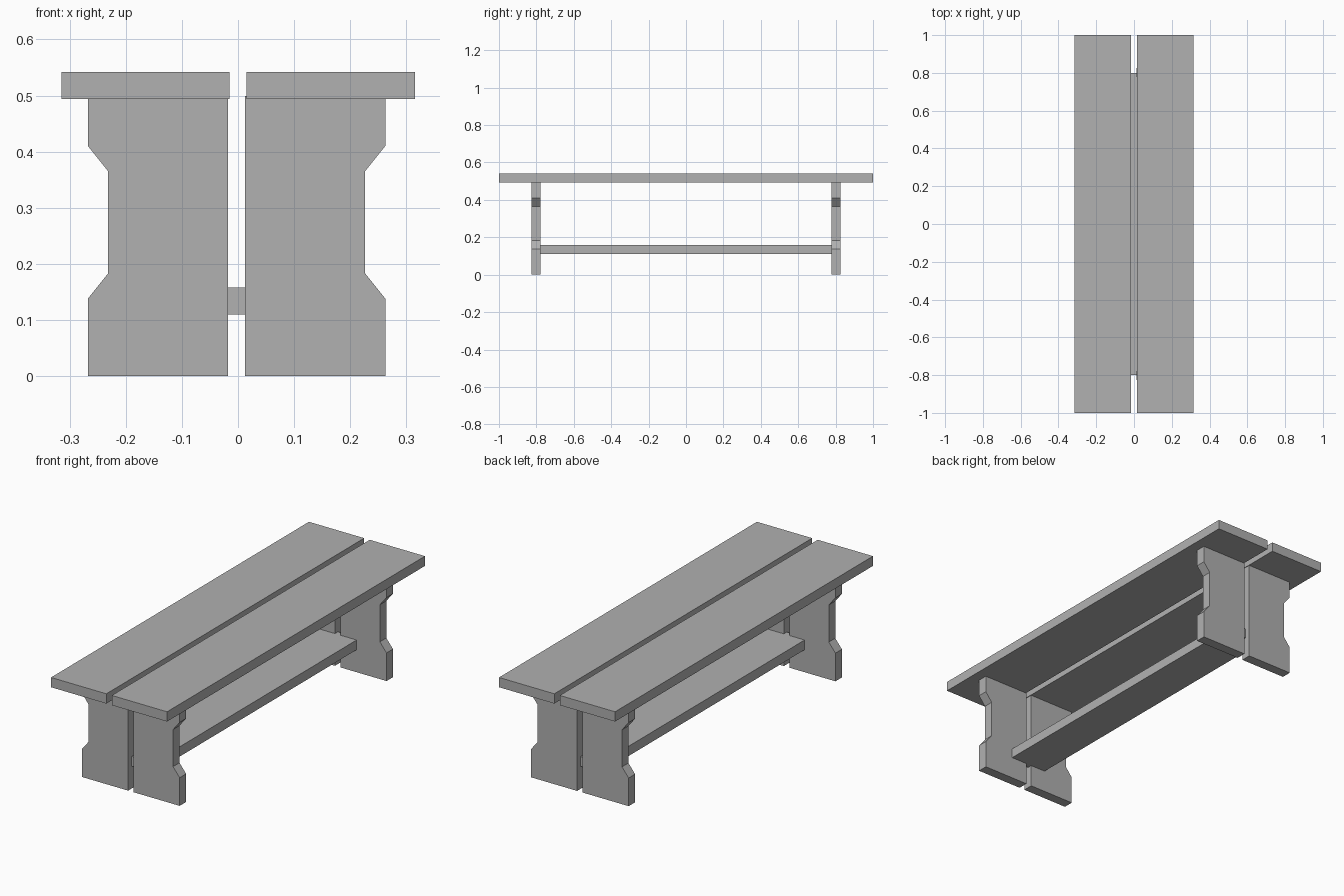
import bpy
import bmesh
from mathutils import Vector

if "Cube" in bpy.data.objects:
    bpy.data.objects.remove(bpy.data.objects["Cube"], do_unlink=True)

# One plain grey for the whole bench
grey = bpy.data.materials.new("plain grey")
grey.use_nodes = True
colour = (0.44, 0.44, 0.44, 1)
grey.diffuse_color = colour
grey.node_tree.nodes["Principled BSDF"].inputs["Base Color"].default_value = colour


def extrude_profile(name, profile, y_start, y_end):
    """Extrude a closed (x, z) outline along y into a board."""
    bm = bmesh.new()
    face = bm.faces.new([bm.verts.new((x, y_start, z)) for x, z in profile])
    result = bmesh.ops.extrude_face_region(bm, geom=[face])
    moved = [v for v in result["geom"] if isinstance(v, bmesh.types.BMVert)]
    bmesh.ops.translate(bm, verts=moved, vec=Vector((0, y_end - y_start, 0)))
    bmesh.ops.recalc_face_normals(bm, faces=bm.faces)
    mesh = bpy.data.meshes.new(name)
    bm.to_mesh(mesh)
    bm.free()
    mesh.materials.append(grey)
    obj = bpy.data.objects.new(name, mesh)
    bpy.context.collection.objects.link(obj)
    return obj


def rectangle(x0, x1, z0, z1):
    return [(x0, z0), (x1, z0), (x1, z1), (x0, z1)]


# Half of a leg panel: straight inner edge, notched outer edge
INNER, OUTER, WAIST = 0.015, 0.265, 0.229
LEG_OUTLINE = [(INNER, 0), (OUTER, 0), (OUTER, 0.138), (WAIST, 0.183),
               (WAIST, 0.365), (OUTER, 0.41), (OUTER, 0.499), (INNER, 0.499)]
LEG_SHIFT = -0.0025

for side, sign in (("left", 1), ("right", -1)):
    # Seat plank
    seat = sorted((sign * 0.015, sign * 0.315))
    extrude_profile(f"{side}_seat_plank", rectangle(*seat, 0.494, 0.542), -1, 1)

    # Leg panels at both ends
    outline = [(sign * x + LEG_SHIFT, z) for x, z in LEG_OUTLINE]
    for end, y in (("front", -0.802), ("back", 0.802)):
        extrude_profile(f"{end}_{side}_leg", outline, y - 0.025, y + 0.025)

# Lower shelf let halfway into the legs
extrude_profile("lower_shelf", rectangle(-0.1, 0.1, 0.11, 0.158), -0.8, 0.8)
